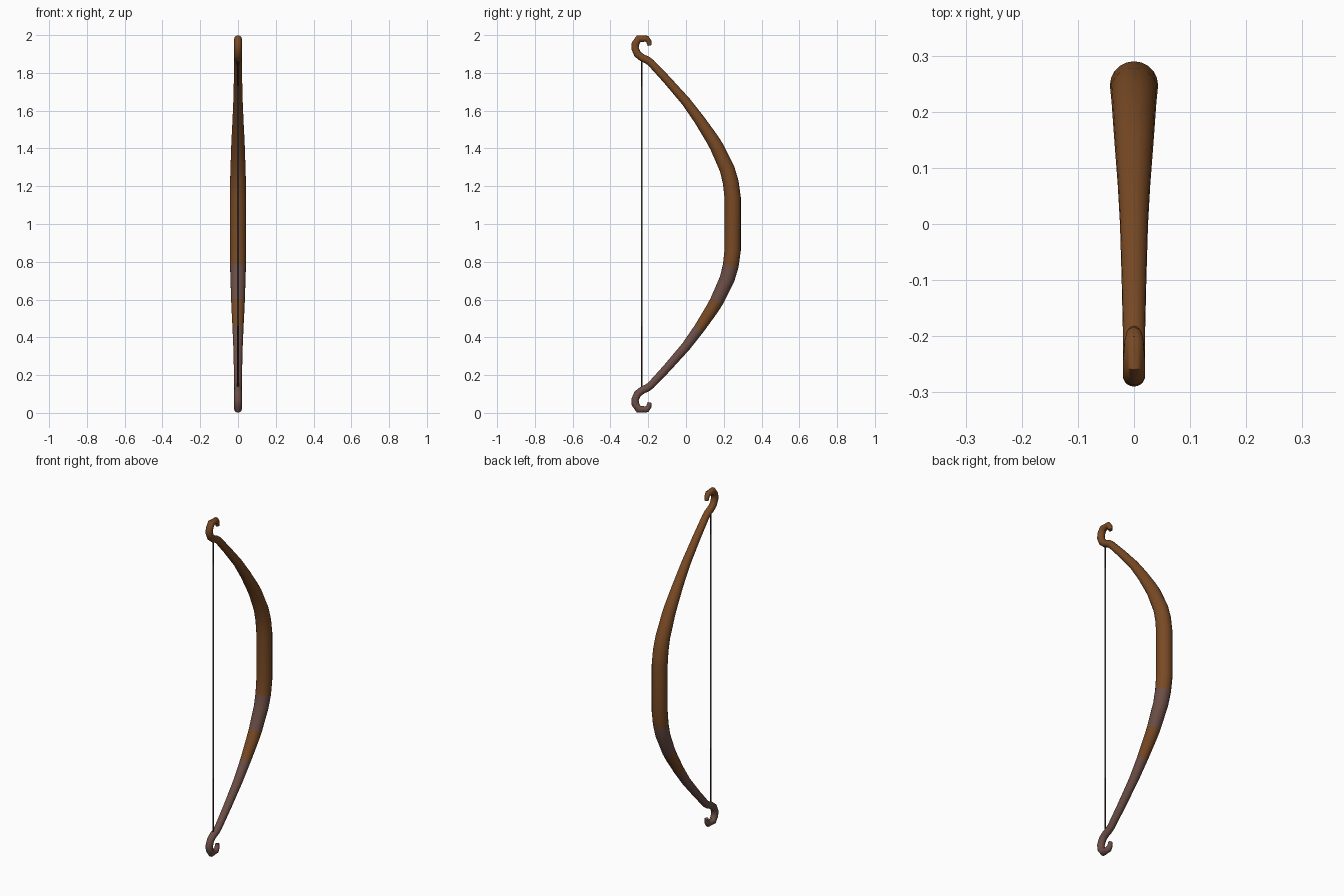
import bpy, bmesh, math
from mathutils import Vector

if "Cube" in bpy.data.objects:
    bpy.data.objects.remove(bpy.data.objects["Cube"])


def material(name, rgb):
    m = bpy.data.materials.new(name)
    m.diffuse_color = (*rgb, 1)
    m.use_nodes = True
    m.node_tree.nodes["Principled BSDF"].inputs["Base Color"].default_value = m.diffuse_color
    return m


brown = material("warm brown wood", (0.19, 0.068, 0.018))
worn = material("worn mauve wood", (0.15, 0.077, 0.062))
grey = material("grey string", (0.13, 0.12, 0.12))
dark = material("dark string wrap", (0.035, 0.02, 0.016))


def tube(name, path, sides, mats, rule=None, angle=50):
    """Sweep rings along (y, z, radius) points lying in the x = 0 plane."""
    bm = bmesh.new()
    pts = [Vector((0, y, z)) for y, z, r in path]
    rings = []
    for i, p in enumerate(pts):
        a = (p - pts[i - 1]).normalized() if i else Vector()
        b = (pts[i + 1] - p).normalized() if i < len(pts) - 1 else Vector()
        t = (a + b).normalized()
        n = Vector((0, -t.z, t.y))
        r = path[i][2]
        rings.append([bm.verts.new(p + Vector((r, 0, 0)) * math.cos(k * math.tau / sides)
                                   + n * r * math.sin(k * math.tau / sides))
                      for k in range(sides)])
    for a, b in zip(rings, rings[1:]):
        for k in range(sides):
            j = (k + 1) % sides
            bm.faces.new((a[k], a[j], b[j], b[k]))
    bm.faces.new(rings[0])
    bm.faces.new(rings[-1])
    bmesh.ops.recalc_face_normals(bm, faces=bm.faces)
    if rule:
        for f in bm.faces:
            f.material_index = rule(f.calc_center_median().z)
    me = bpy.data.meshes.new(name)
    bm.to_mesh(me)
    bm.free()
    for m in mats:
        me.materials.append(m)
    ob = bpy.data.objects.new(name, me)
    bpy.context.collection.objects.link(ob)
    bpy.ops.object.select_all(action='DESELECT')
    ob.select_set(True)
    bpy.context.view_layer.objects.active = ob
    bpy.ops.object.shade_smooth_by_angle(angle=math.radians(angle))
    return ob


# Upper half of the bow, from grip to hook tip: (y, z, radius)
half = [
    (0.247, 1.14, 0.043), (0.237, 1.22, 0.042), (0.218, 1.29, 0.040),
    (0.162, 1.41, 0.036), (0.135, 1.455, 0.034), (0.07, 1.553, 0.029),
    (0.0, 1.648, 0.025), (-0.10, 1.762, 0.022), (-0.185, 1.853, 0.020),
    (-0.205, 1.868, 0.020), (-0.232, 1.880, 0.020), (-0.257, 1.900, 0.020),
    (-0.270, 1.930, 0.020), (-0.268, 1.955, 0.020), (-0.250, 1.981, 0.020),
    (-0.208, 1.981, 0.017), (-0.197, 1.968, 0.014), (-0.192, 1.945, 0.011),
]
lower = [(y, 2 - z, r) for y, z, r in reversed(half)]


# Wood turns mauve in two bands on the lower limb
def wood(z):
    return 1 if z < 0.45 or 0.59 < z < 0.78 else 0


tube("bow_stave", lower + [(0.247, 1.0, 0.043)] + half, 20, [brown, worn], wood)

# Bowstring with dark wrapped ends
ends = [(-0.234, z, 0.004) for z in (0.12, 0.46, 1.73, 1.88)]
tube("bowstring", ends, 8, [grey, dark], lambda z: 1 if z < 0.46 or z > 1.73 else 0)
